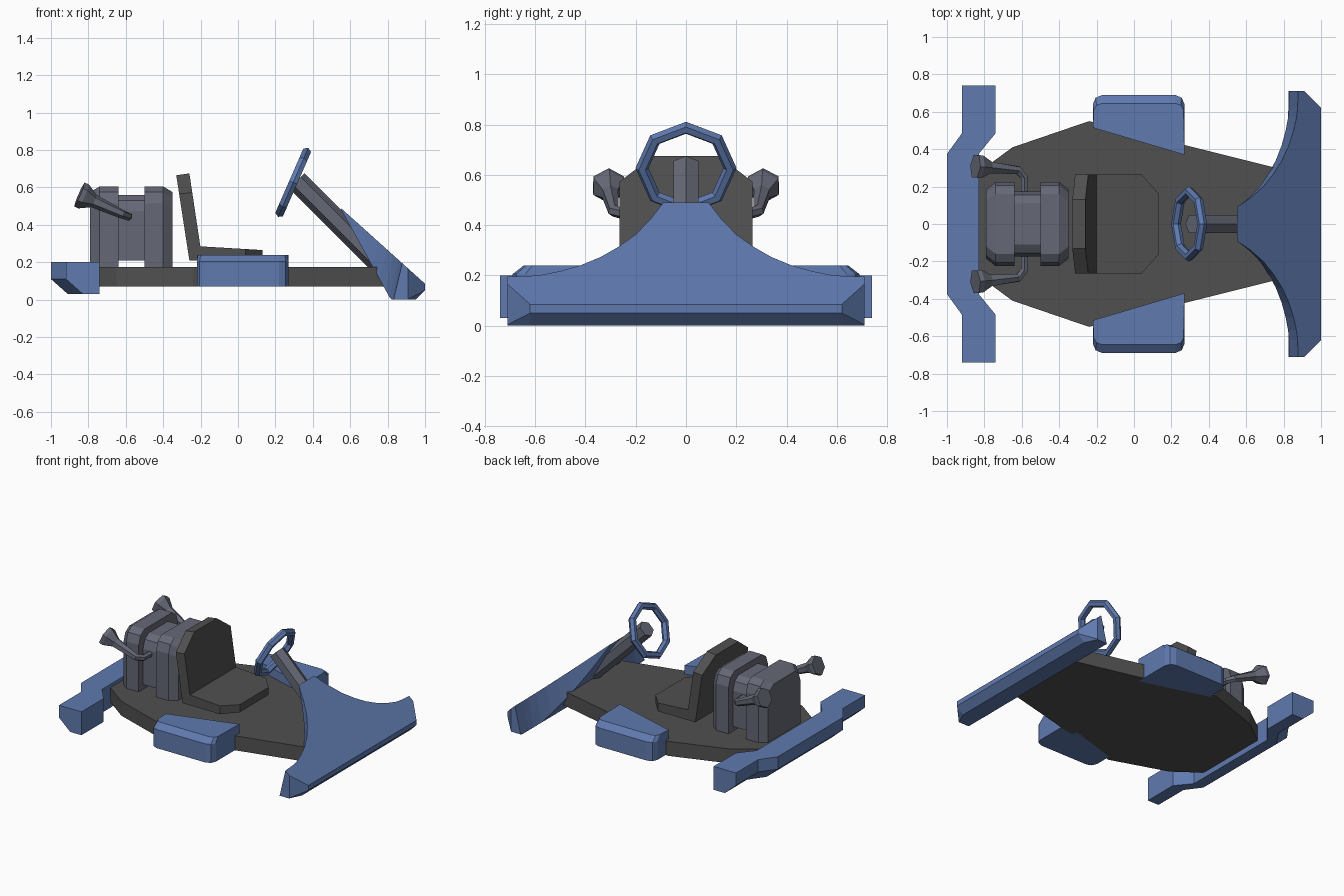
import bpy, bmesh, math
from mathutils import Vector

if "Cube" in bpy.data.objects:
    bpy.data.objects.remove(bpy.data.objects["Cube"])


def material(name, rgb):
    m = bpy.data.materials.new(name)
    m.diffuse_color = (*rgb, 1)
    m.use_nodes = True
    m.node_tree.nodes["Principled BSDF"].inputs["Base Color"].default_value = m.diffuse_color
    return m


BLUE = material("body blue", (0.115, 0.195, 0.43))
DARK = material("dark grey", (0.08, 0.08, 0.08))
METAL = material("metal grey", (0.13, 0.14, 0.18))


def loft(name, rings, mat, mirror=False):
    """Skin a list of equal-length rings and cap both ends."""
    bm = bmesh.new()
    vs = [[bm.verts.new(p) for p in r] for r in rings]
    n = len(rings[0])
    for a, b in zip(vs, vs[1:]):
        for i in range(n):
            j = (i + 1) % n
            bm.faces.new((a[i], a[j], b[j], b[i]))
    bm.faces.new(vs[0])
    bm.faces.new(vs[-1])
    bmesh.ops.remove_doubles(bm, verts=bm.verts, dist=0.0005)
    bmesh.ops.recalc_face_normals(bm, faces=bm.faces)
    me = bpy.data.meshes.new(name)
    bm.to_mesh(me)
    bm.free()
    me.materials.append(mat)
    ob = bpy.data.objects.new(name, me)
    bpy.context.collection.objects.link(ob)
    if mirror:
        mod = ob.modifiers.new("mirror", 'MIRROR')
        mod.use_axis = (False, True, False)
        mod.use_clip = False
    return ob


def both_sides(half):
    """Complete a half outline (a, y) with its mirror in y."""
    return half + [(a, -y) for a, y in reversed(half)]


def tube(name, path, radii, mat, mirror=False):
    """Six-sided tube along a path with a radius per point."""
    pts = [Vector(p) for p in path]
    rings = []
    for i, p in enumerate(pts):
        d0 = (p - pts[i - 1]).normalized() if i else Vector()
        d1 = (pts[i + 1] - p).normalized() if i + 1 < len(pts) else Vector()
        t = (d0 + d1).normalized()
        side = t.cross(Vector((0, 0, 1))).normalized()
        up = side.cross(t)
        rings.append([p + radii[i] * (math.cos(k * math.pi / 3) * up + math.sin(k * math.pi / 3) * side)
                      for k in range(6)])
    return loft(name, rings, mat, mirror)


# Floor pan
floor = both_sides([(-0.84, 0.27), (-0.65, 0.41), (-0.24, 0.55), (0.80, 0.29)])
loft("floor_pan", [[(x, y, z) for x, y in floor] for z in (0.07, 0.175)], DARK)

# Side pods, with softened outer top edge
pod = [(-0.22, 0.515), (-0.22, 0.64), (-0.205, 0.675), (-0.17, 0.69),
       (0.22, 0.69), (0.255, 0.675), (0.27, 0.64), (0.27, 0.37)]
pod_top = [(-0.22, 0.515), (-0.215, 0.61), (-0.20, 0.635), (-0.17, 0.645),
           (0.22, 0.645), (0.25, 0.635), (0.265, 0.61), (0.27, 0.37)]
loft("side_pod", [[(x, y, 0.07) for x, y in pod], [(x, y, 0.205) for x, y in pod],
                  [(x, y, 0.24) for x, y in pod_top]], BLUE, True)

# Nose: cross-sections across y, swept back in a concave curve
curve = [(0, 0.49), (0.09, 0.49), (0.14, 0.425), (0.2, 0.363), (0.27, 0.313), (0.34, 0.273),
         (0.42, 0.24), (0.5, 0.217), (0.57, 0.203), (0.62, 0.198), (0.71, 0.195)]
sections = []
for y, zt in [(-y, z) for y, z in reversed(curve[1:])] + curve[1:]:
    xt = 0.55 + (0.49 - zt) / 0.9
    xl = 0.553 + 0.85 * (xt - 0.55)
    zl = max(0.0, 1.81 * (0.82 - xl) - 0.005)
    tip = abs(y) > 0.7
    xf = 0.91 if tip else 1.0
    low = 0.004 if tip else 0.05
    sections.append([(xl, y, zl), (xt, y, zt), (xf, y, 0.49 - 0.9 * (xf - 0.55)),
                     (xf, y, low), (xf - (0.002 if tip else 0.05), y, 0), (0.825, y, 0)])
loft("nose_panel", sections, BLUE)

# Rear bumper: one section shifted along a stepped path
sections = []
for y, x, w in [(0.74, -0.92, 0.18), (0.485, -0.92, 0.18), (0.375, -1.0, 0.17),
                (-0.375, -1.0, 0.17), (-0.485, -0.92, 0.18), (-0.74, -0.92, 0.18)]:
    sections.append([(x, y, 0.2), (x, y, 0.11), (x + 0.09, y, 0.03), (x + w, y, 0.03), (x + w, y, 0.2)])
loft("rear_bumper", sections, BLUE)

# Seat cushion, top sloping slightly to the front
cushion = both_sides([(-0.23, 0.265), (0.04, 0.265), (0.13, 0.165)])
loft("seat_cushion", [[(x, y, 0.21) for x, y in cushion],
                      [(x, y, 0.273 - 0.06 * x) for x, y in cushion]], DARK)

# Seat back, leaning to the rear
back = both_sides([(0.0, 0.265), (0.78, 0.265), (1.0, 0.13)])
loft("seat_back", [[(xb - 0.07 * t, y, 0.21 + (h - 0.21) * t) for t, y in back]
                   for xb, h in ((-0.26, 0.665), (-0.19, 0.675))], DARK)


# Engine: two large end blocks and a slimmer core
def engine_ring(x, w, h, base=0.17):
    half = [(base, w), (h - 0.09, w), (h - 0.03, w - 0.02), (h, w - 0.065)]
    return [(x, y, z) for z, y in both_sides(half)]


loft("engine_rear_block", [engine_ring(-0.79, 0.185, 0.575), engine_ring(-0.74, 0.225, 0.605),
                           engine_ring(-0.64, 0.225, 0.605)], METAL)
loft("engine_core", [engine_ring(-0.66, 0.175, 0.56, 0.21), engine_ring(-0.48, 0.175, 0.56, 0.21)], METAL)
loft("engine_front_block", [engine_ring(-0.50, 0.225, 0.605), engine_ring(-0.40, 0.225, 0.605),
                            engine_ring(-0.35, 0.185, 0.575)], METAL)

# Exhaust horns
tube("exhaust_horn", [(-0.585, 0.15, 0.445), (-0.587, 0.25, 0.445), (-0.62, 0.288, 0.457),
                      (-0.77, 0.302, 0.527), (-0.825, 0.307, 0.552), (-0.848, 0.309, 0.562)],
     [0.022, 0.022, 0.024, 0.036, 0.07, 0.07], METAL, True)

# Steering column and octagonal wheel
tube("steering_column", [(0.315, 0, 0.635), (0.76, 0, 0.19)], [0.057, 0.057], METAL)
bpy.ops.mesh.primitive_torus_add(major_segments=8, minor_segments=6, major_radius=0.175, minor_radius=0.026,
                                 location=(0.295, 0, 0.627), rotation=(0, math.radians(113.6), 0))
wheel = bpy.context.object
wheel.name = "steering_wheel"
wheel.data.materials.append(BLUE)
